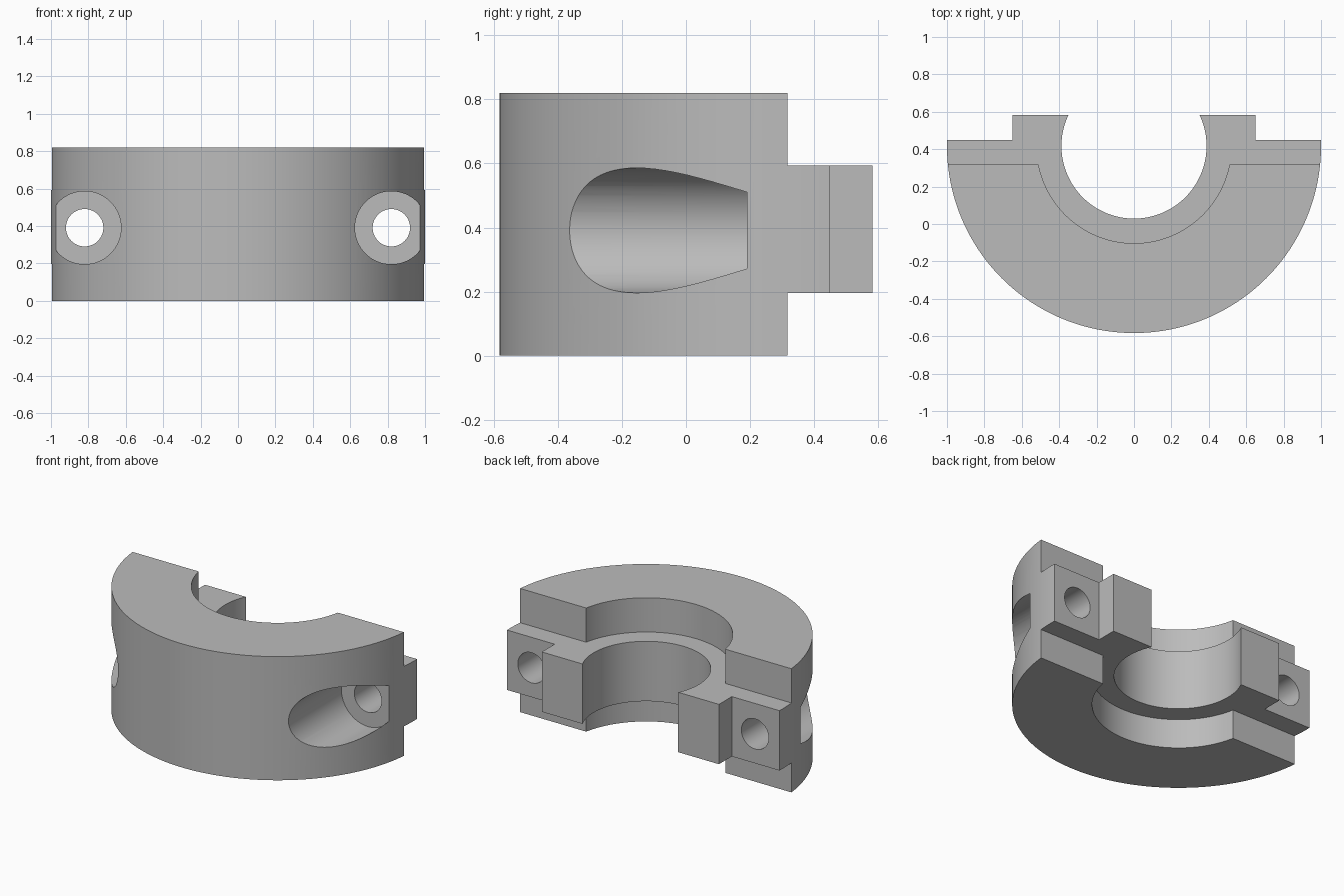
import bpy
import math

cube = bpy.data.objects.get("Cube")
if cube:
    bpy.data.objects.remove(cube, do_unlink=True)

HEIGHT = 0.82
AXIS_Y = 0.417               # centre of the ring
SLAB_LOW, SLAB_HIGH = 0.196, 0.593
BACK = 0.583
BOLT_X, BOLT_Z = 0.82, 0.391

grey = bpy.data.materials.new("plain_grey")
grey.use_nodes = True
grey.diffuse_color = (0.5, 0.5, 0.5, 1)
grey.node_tree.nodes["Principled BSDF"].inputs["Base Color"].default_value = (0.5, 0.5, 0.5, 1)


def upright_cylinder(name, radius, low, high, sides=128):
    bpy.ops.mesh.primitive_cylinder_add(vertices=sides, radius=radius, depth=high - low,
                                        location=(0, AXIS_Y, (low + high) / 2))
    bpy.context.object.name = name
    return bpy.context.object


def bolt_cylinder(name, radius, x, front, back):
    bpy.ops.mesh.primitive_cylinder_add(vertices=64, radius=radius, depth=back - front,
                                        location=(x, (front + back) / 2, BOLT_Z),
                                        rotation=(math.pi / 2, 0, 0))
    bpy.context.object.name = name
    return bpy.context.object


def box(name, low, high):
    centre = [(a + b) / 2 for a, b in zip(low, high)]
    bpy.ops.mesh.primitive_cube_add(size=1, location=centre)
    obj = bpy.context.object
    obj.name = name
    obj.scale = [b - a for a, b in zip(low, high)]
    return obj


# Outer drum, cut down to a half clamp
clamp = upright_cylinder("clamp_half", 1.0, 0, HEIGHT, 192)
clamp.data.materials.append(grey)

# Central bore and the wider recesses above and below the middle slab
cutters = [
    box("back_cutter", (-2, BACK, -1), (2, 2, 2)),
    upright_cylinder("bore_cutter", 0.388, -0.5, 1.5),
    upright_cylinder("lower_recess_cutter", 0.52, -0.5, SLAB_LOW),
    upright_cylinder("upper_recess_cutter", 0.52, SLAB_HIGH, 1.5),
    box("lower_step_cutter", (-2, 0.317, -0.5), (2, 2.1, SLAB_LOW)),
    box("upper_step_cutter", (-2, 0.317, SLAB_HIGH), (2, 2.1, 1.5)),
]

# Ear steps, bolt holes and counterbores on both sides
for side, s in (("left", 1), ("right", -1)):
    x_low, x_high = sorted((0.65 * s, 2 * s))
    cutters += [
        box(side + "_ear_cutter", (x_low, 0.448, -0.6), (x_high, 2.2, 1.6)),
        bolt_cylinder(side + "_bolt_cutter", 0.1, BOLT_X * s, -1.5, 1.5),
        bolt_cylinder(side + "_counterbore_cutter", 0.195, BOLT_X * s, -1.6, 0.19),
    ]

bpy.ops.object.select_all(action='DESELECT')
clamp.select_set(True)
bpy.context.view_layer.objects.active = clamp
for cutter in cutters:
    cut = clamp.modifiers.new(cutter.name, 'BOOLEAN')
    cut.operation = 'DIFFERENCE'
    cut.solver = 'EXACT'
    cut.object = cutter
    bpy.ops.object.modifier_apply(modifier=cut.name)
    bpy.data.objects.remove(cutter, do_unlink=True)

bpy.ops.object.shade_smooth_by_angle(angle=math.radians(30))
